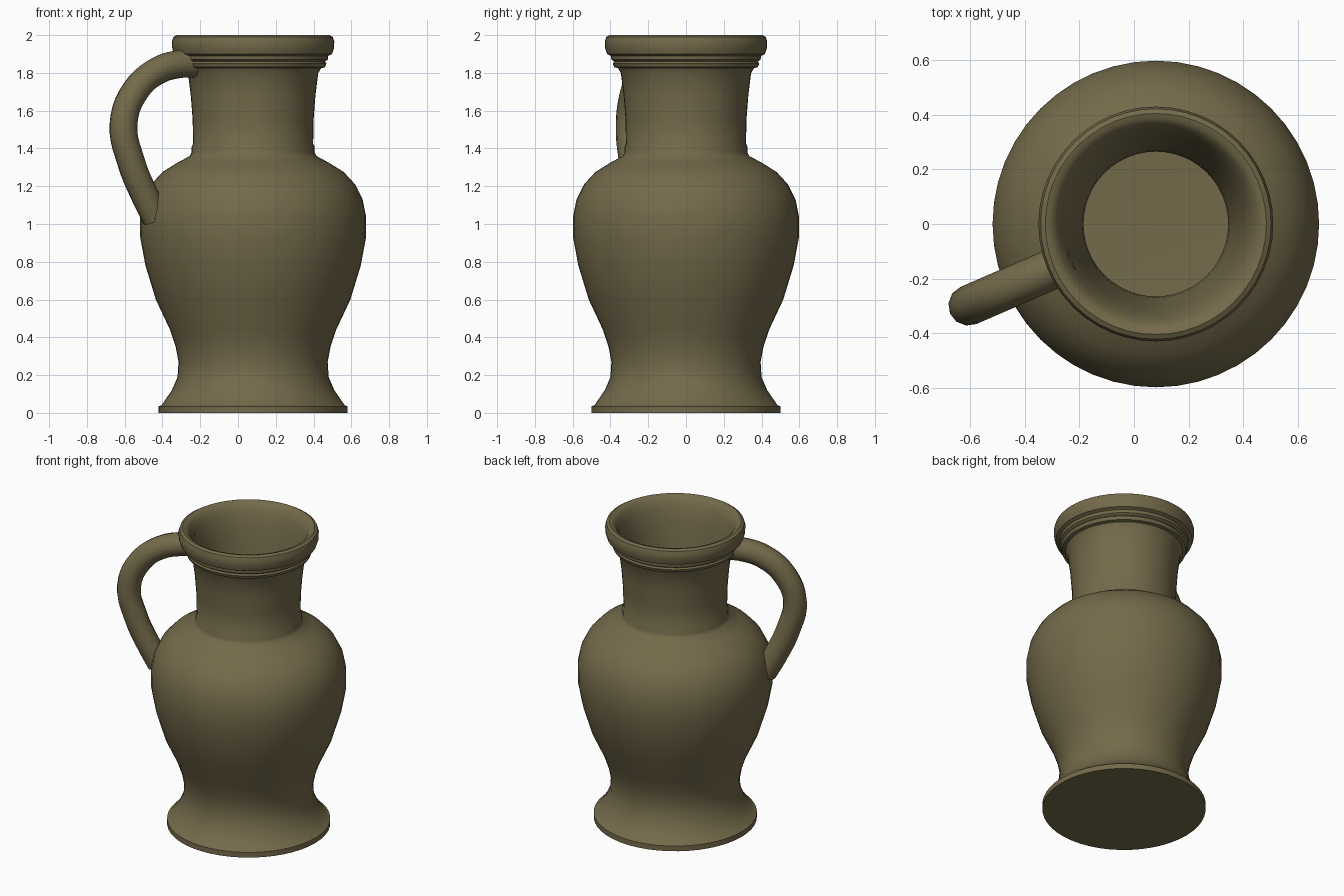
import bpy
import bmesh
from math import cos, sin, pi, radians

if "Cube" in bpy.data.objects:
    bpy.data.objects.remove(bpy.data.objects["Cube"], do_unlink=True)

AXIS_X = 0.08      # jug axis; the handle balances it on the other side
SIDES = 48

clay = bpy.data.materials.new("olive_clay")
clay.use_nodes = True
colour = (0.175, 0.145, 0.07, 1)
clay.diffuse_color = colour
clay.node_tree.nodes["Principled BSDF"].inputs["Base Color"].default_value = colour


def finish(obj, angle):
    """Give the part its material and smooth shading with sharp creases."""
    obj.data.materials.clear()
    obj.data.materials.append(clay)
    bpy.ops.object.select_all(action="DESELECT")
    obj.select_set(True)
    bpy.context.view_layer.objects.active = obj
    bpy.ops.object.shade_smooth_by_angle(angle=radians(angle))


def lathe(name, profile):
    """Turn a (radius, height) profile that starts and ends on the axis."""
    bm = bmesh.new()
    verts = [bm.verts.new((r, 0, z)) for r, z in profile]
    edges = [bm.edges.new(pair) for pair in zip(verts, verts[1:])]
    bmesh.ops.spin(bm, geom=verts + edges, cent=(0, 0, 0), axis=(0, 0, 1),
                   angle=2 * pi, steps=SIDES, use_merge=False)
    bmesh.ops.remove_doubles(bm, verts=bm.verts, dist=0.0005)
    bmesh.ops.recalc_face_normals(bm, faces=bm.faces)
    mesh = bpy.data.meshes.new(name)
    bm.to_mesh(mesh)
    bm.free()
    obj = bpy.data.objects.new(name, mesh)
    obj.location.x = AXIS_X
    bpy.context.collection.objects.link(obj)
    return obj


# Outer wall: foot, waist, belly, shoulder, neck, collar and rolled rim
foot = [(0, 0), (0.5, 0), (0.5, 0.035), (0.485, 0.04), (0.43, 0.12)]
belly = [(0.4, 0.19), (0.395, 0.27), (0.41, 0.35), (0.44, 0.44), (0.515, 0.6),
         (0.57, 0.78), (0.598, 0.93), (0.598, 1.04), (0.58, 1.13),
         (0.54, 1.21), (0.48, 1.275), (0.4, 1.325), (0.335, 1.36)]
neck = [(0.325, 1.38), (0.325, 1.41), (0.318, 1.425), (0.32, 1.55),
        (0.33, 1.68), (0.345, 1.8), (0.36, 1.825)]
collar = [(0.38, 1.83), (0.388, 1.85), (0.38, 1.86), (0.395, 1.87), (0.397, 1.89)]
rim = [(0.418, 1.9), (0.428, 1.93), (0.43, 1.965), (0.422, 1.99),
       (0.405, 2.0), (0.385, 1.995), (0.365, 1.975)]

# Inner wall, down to the hollow floor
inside = [(0.345, 1.93), (0.325, 1.86), (0.31, 1.78), (0.285, 1.6),
          (0.27, 1.45), (0.265, 1.37), (0.34, 1.3), (0.48, 1.2), (0.54, 1.05),
          (0.535, 0.9), (0.455, 0.6), (0.35, 0.35), (0.34, 0.2),
          (0.36, 0.08), (0, 0.06)]

body = lathe("jug_body", foot + belly + neck + collar + rim + inside)
finish(body, 38)

# Handle: a round tube looping from the collar to the shoulder
path = [(0.335, 1.85), (0.42, 1.847), (0.55, 1.812), (0.68, 1.705),
        (0.748, 1.53), (0.705, 1.33), (0.625, 1.15), (0.56, 1.03)]
turn = radians(203.5)
curve = bpy.data.curves.new("handle", "CURVE")
curve.dimensions = "3D"
curve.bevel_depth = 0.074
curve.bevel_resolution = 4
curve.resolution_u = 5
curve.use_fill_caps = True
spline = curve.splines.new("BEZIER")
spline.bezier_points.add(len(path) - 1)
for point, (r, z) in zip(spline.bezier_points, path):
    point.co = (AXIS_X + r * cos(turn), r * sin(turn), z)
    point.handle_left_type = point.handle_right_type = "AUTO"
handle = bpy.data.objects.new("handle", curve)
bpy.context.collection.objects.link(handle)
bpy.ops.object.select_all(action="DESELECT")
handle.select_set(True)
bpy.context.view_layer.objects.active = handle
bpy.ops.object.convert(target="MESH")
finish(bpy.context.view_layer.objects.active, 50)
